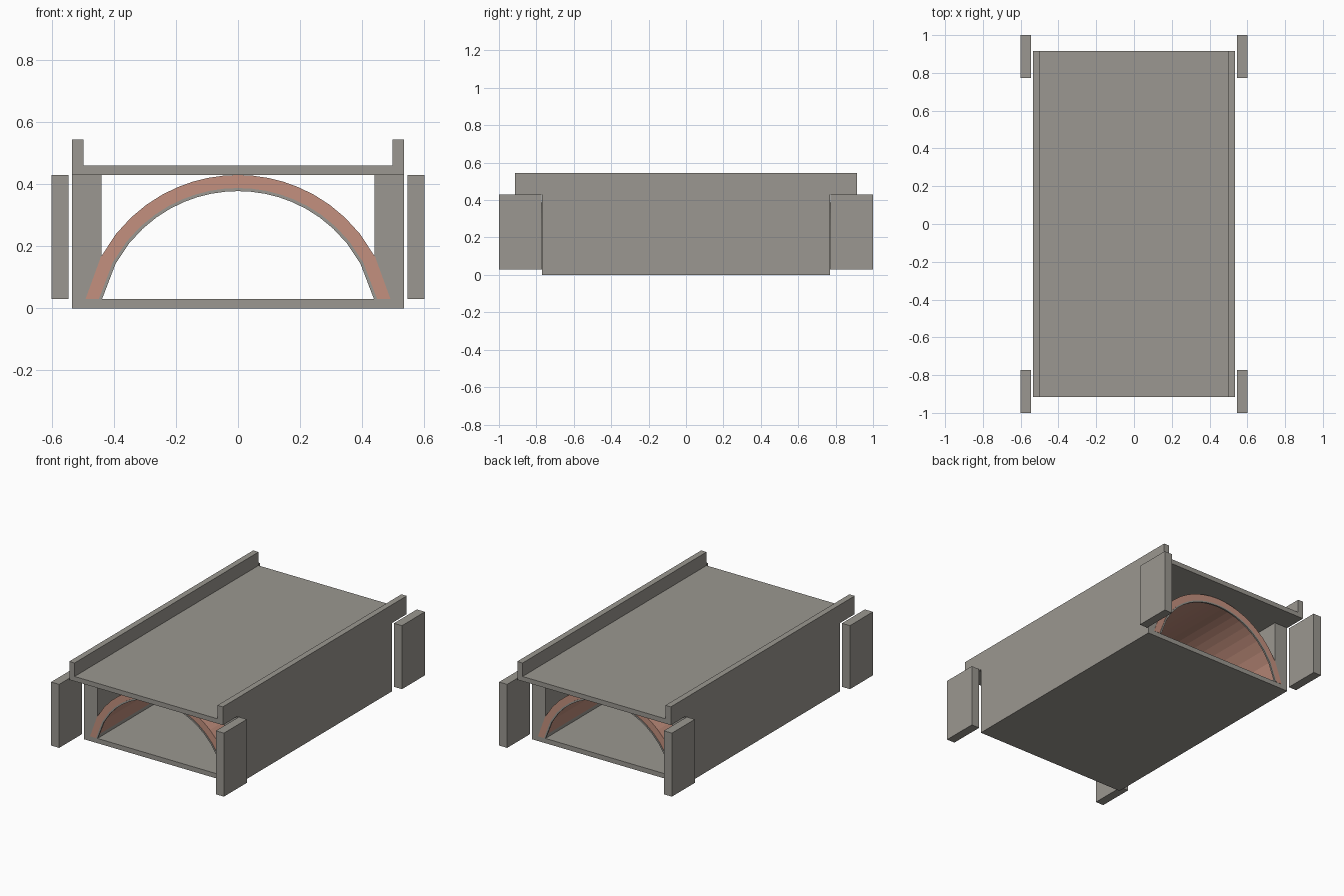
import bpy, bmesh
from math import sqrt

if "Cube" in bpy.data.objects:
    bpy.data.objects.remove(bpy.data.objects["Cube"])


def material(name, colour):
    mat = bpy.data.materials.new(name)
    mat.diffuse_color = (*colour, 1)
    mat.use_nodes = True
    mat.node_tree.nodes["Principled BSDF"].inputs["Base Color"].default_value = mat.diffuse_color
    return mat


stone = material("stone", (0.327, 0.311, 0.281))
brick = material("brick", (0.55, 0.28, 0.21))


def finish(name, bm, mat):
    bmesh.ops.recalc_face_normals(bm, faces=bm.faces)
    me = bpy.data.meshes.new(name)
    bm.to_mesh(me)
    bm.free()
    me.materials.append(mat)
    ob = bpy.data.objects.new(name, me)
    bpy.context.collection.objects.link(ob)


def box(name, x, y, z):
    """Stone box spanning the given (min, max) ranges."""
    bm = bmesh.new()
    bmesh.ops.create_cube(bm, size=1)
    for v in bm.verts:
        v.co = [r[0] if c < 0 else r[1] for c, r in zip(v.co, (x, y, z))]
    finish(name, bm, stone)


CENTRE_Z, SPRING_Z, STEPS = -0.072, 0.03, 20


def arc(radius):
    """Segmental arc from springing to springing, evenly stepped in x."""
    half = sqrt(radius ** 2 - (SPRING_Z - CENTRE_Z) ** 2)
    xs = [half * (2 * i / STEPS - 1) for i in range(STEPS + 1)]
    return [(x, CENTRE_Z + sqrt(radius ** 2 - x * x)) for x in xs]


def vault(name, r_out, r_in, y0, y1, mat):
    """Arched ring extruded along y."""
    bm = bmesh.new()
    rows = [[bm.verts.new((x, y, z)) for x, z in arc(r)]
            for r, y in ((r_out, y0), (r_out, y1), (r_in, y1), (r_in, y0))]
    for a, b in zip(rows, rows[1:] + rows[:1]):
        for i in range(STEPS):
            bm.faces.new((a[i], a[i + 1], b[i + 1], b[i]))
    for i in (0, -1):
        bm.faces.new([r[i] for r in rows])
    finish(name, bm, mat)


# Floor slab and road deck
box("floor_slab", (-0.535, 0.535), (-0.77, 0.77), (0, 0.03))
box("deck", (-0.535, 0.535), (-0.915, 0.915), (0.43, 0.46))

# Brick arch barrel with thin edge rings at the two mouths
vault("arch_barrel", 0.502, 0.459, -0.771, 0.771, brick)
for label, s in (("front", -1), ("back", 1)):
    vault(label + "_arch_edge", 0.460, 0.450, s * 0.774, s * 0.764, stone)

# Side walls, parapets and detached wing walls
for side, s in (("left", -1), ("right", 1)):
    def span(a, b):
        return tuple(sorted((s * a, s * b)))
    box(side + "_side_wall", span(0.44, 0.535), (-0.77, 0.77), (0.03, 0.43))
    box(side + "_parapet", span(0.498, 0.535), (-0.915, 0.915), (0.46, 0.545))
    for end, y in (("front", (-1, -0.772)), ("back", (0.772, 1))):
        box(f"{side}_{end}_wing_wall", span(0.546, 0.602), y, (0.03, 0.43))
